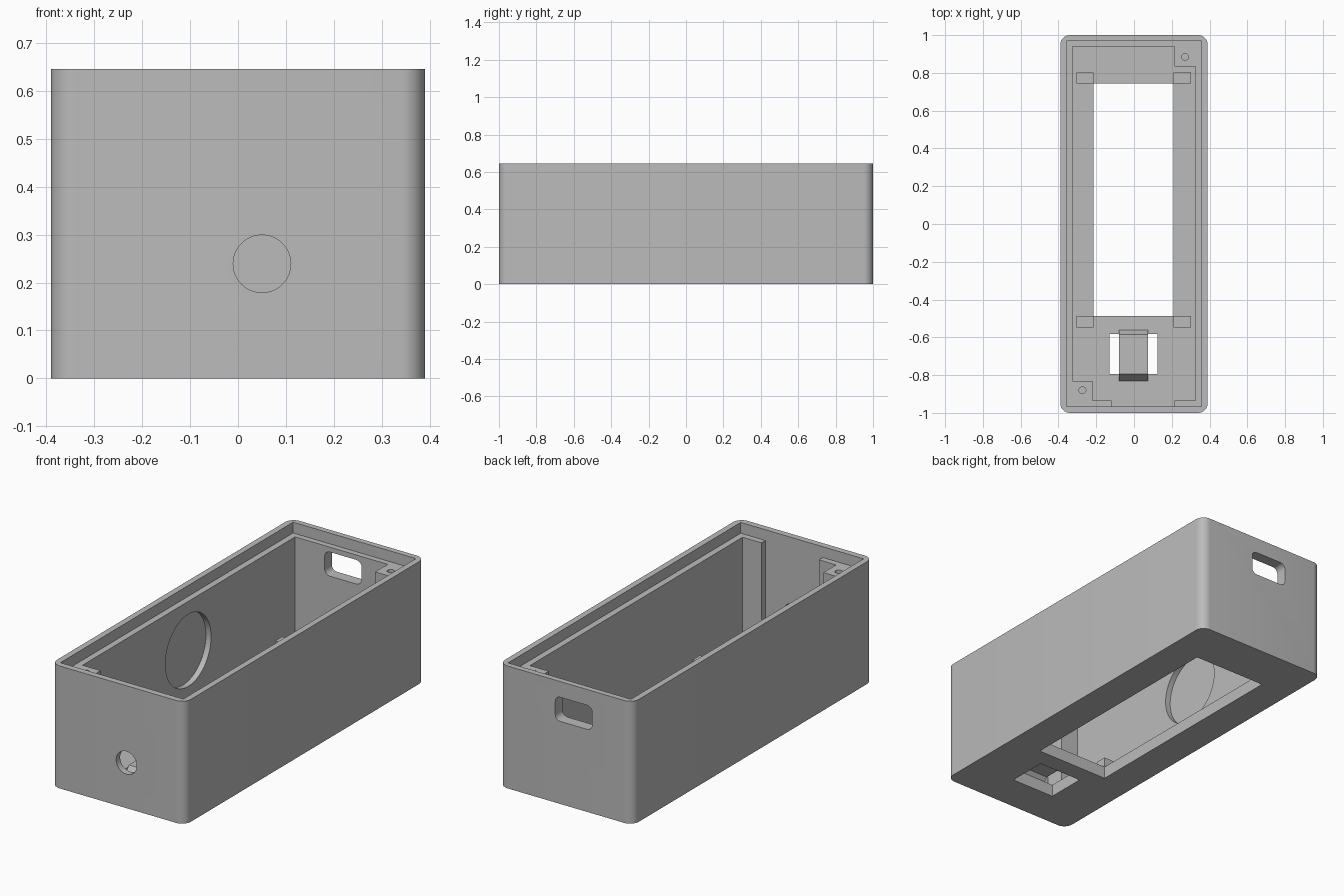
import bpy, bmesh, math
from mathutils import Vector

old = bpy.data.objects.get("Cube")
if old:
    bpy.data.objects.remove(old, do_unlink=True)

grey = bpy.data.materials.new("plain grey")
grey.use_nodes = True
grey.diffuse_color = (0.5, 0.5, 0.5, 1)
grey.node_tree.nodes["Principled BSDF"].inputs["Base Color"].default_value = (0.5, 0.5, 0.5, 1)

HEIGHT, FLOOR, LEDGE = 0.645, 0.065, 0.588


def prism(name, outline, axis, start, end):
    """Extrude a 2D outline along an axis: z takes (x, y), y takes (x, z), x takes (y, z)."""
    index = "xyz".index(axis)
    bm = bmesh.new()
    verts = []
    for p in outline:
        co = list(p)
        co.insert(index, start)
        verts.append(bm.verts.new(co))
    face = bm.faces.new(verts)
    moved = bmesh.ops.extrude_face_region(bm, geom=[face])["geom"]
    step = Vector((0, 0, 0))
    step[index] = end - start
    bmesh.ops.translate(bm, vec=step, verts=[g for g in moved if isinstance(g, bmesh.types.BMVert)])
    bmesh.ops.recalc_face_normals(bm, faces=bm.faces)
    mesh = bpy.data.meshes.new(name)
    bm.to_mesh(mesh)
    bm.free()
    mesh.materials.append(grey)
    obj = bpy.data.objects.new(name, mesh)
    bpy.context.collection.objects.link(obj)
    return obj


def rect(a0, a1, b0, b1):
    return [(a0, b0), (a1, b0), (a1, b1), (a0, b1)]


def circle(ca, cb, r, n=64):
    return [(ca + r * math.cos(math.tau * i / n), cb + r * math.sin(math.tau * i / n)) for i in range(n)]


def rounded(a0, a1, b0, b1, r, n=8):
    pts = []
    corners = [(a1 - r, b1 - r), (a0 + r, b1 - r), (a0 + r, b0 + r), (a1 - r, b0 + r)]
    for k, (a, b) in enumerate(corners):
        for i in range(n + 1):
            t = (k + i / n) * math.pi / 2
            pts.append((a + r * math.cos(t), b + r * math.sin(t)))
    return pts


# Outer shell
shell = prism("box_shell", rounded(-0.39, 0.39, -1, 1, 0.05), "z", 0, HEIGHT)

# Cavity outline leaves two corner screw posts and a thinner front wall section
cavity = [(-0.325, 0.94), (-0.325, -0.83), (-0.22, -0.83), (-0.22, -0.935), (-0.12, -0.935),
          (-0.12, -0.967), (0.215, -0.967), (0.215, -0.935), (0.325, -0.935),
          (0.325, 0.835), (0.215, 0.835), (0.215, 0.94)]

cutters = [
    prism("lid_recess_cutter", rect(-0.358, 0.358, -0.967, 0.97), "z", LEDGE, 0.8),
    prism("cavity_cutter", cavity, "z", FLOOR, 0.7),
    prism("floor_window_cutter", rect(-0.215, 0.21, -0.487, 0.745), "z", -0.1, 0.2),
    prism("strap_window_cutter", rect(-0.13, 0.125, -0.795, -0.582), "z", -0.1, 0.2),
    prism("cable_hole_cutter", circle(0.05, 0.239, 0.06), "y", -1.1, -0.9),
    prism("back_slot_cutter", rounded(-0.153, 0.062, 0.435, 0.562, 0.03), "y", 0.9, 1.1),
    prism("round_pocket_cutter", circle(0.05, 0.33, 0.19), "x", -0.355, -0.2),
]
for x, y in ((0.27, 0.885), (-0.273, -0.88)):
    cutters.append(prism("screw_hole_cutter", circle(x, y, 0.018, 32), "z", 0.45, 0.7))

bpy.context.view_layer.objects.active = shell
for cutter in cutters:
    mod = shell.modifiers.new(cutter.name, "BOOLEAN")
    mod.operation = "DIFFERENCE"
    mod.solver = "EXACT"
    mod.object = cutter
    bpy.ops.object.modifier_apply(modifier=mod.name)
    bpy.data.objects.remove(cutter, do_unlink=True)

# Four small locating blocks at the corners of the floor window
for x0, x1, side in ((-0.305, -0.215, "right"), (0.21, 0.302, "left")):
    for y0, y1, end in ((0.745, 0.803, "back"), (-0.547, -0.487, "front")):
        prism(f"{end}_{side}_block", rect(x0, x1, y0, y1), "z", FLOOR, 0.12)

# Raised strap bridging the small floor window
strap = [(-0.83, FLOOR), (-0.795, 0.115), (-0.585, 0.115), (-0.56, FLOOR),
         (-0.582, FLOOR), (-0.6, 0.085), (-0.778, 0.085), (-0.795, FLOOR)]
prism("cable_tie_strap", strap, "x", -0.08, 0.075)

# Smooth only the rounded surfaces
bpy.ops.object.select_all(action="DESELECT")
shell.select_set(True)
bpy.context.view_layer.objects.active = shell
bpy.ops.object.shade_smooth_by_angle(angle=math.radians(30))
